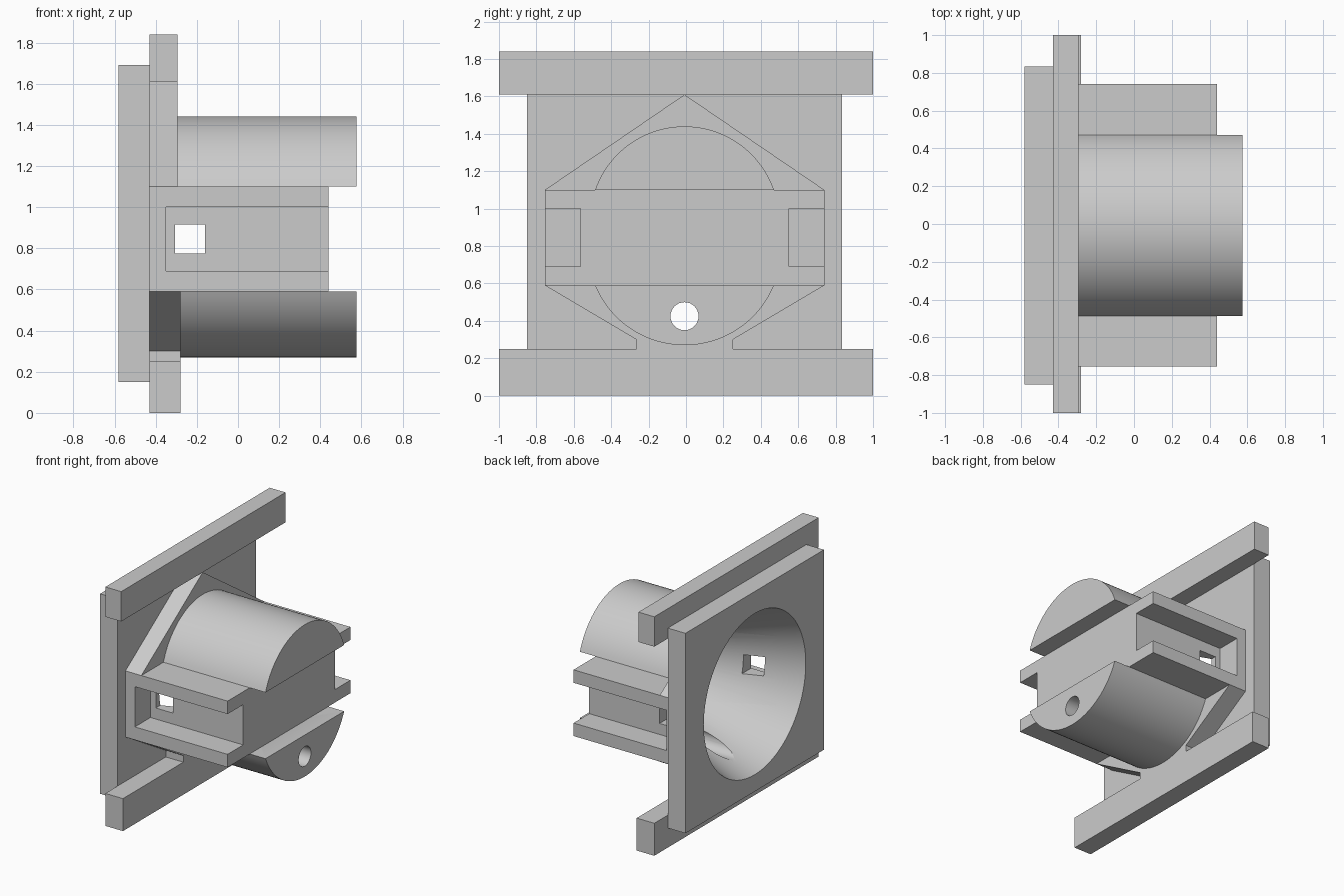
import bpy, bmesh, math

cube = bpy.data.objects.get("Cube")
if cube:
    bpy.data.objects.remove(cube, do_unlink=True)

grey = bpy.data.materials.new("light_grey")
grey.use_nodes = True
grey.diffuse_color = (0.6, 0.6, 0.6, 1)
grey.node_tree.nodes["Principled BSDF"].inputs["Base Color"].default_value = (0.6, 0.6, 0.6, 1)

MID = -0.008  # shared centre line in y


def prism(name, outline, x0, x1):
    """Extrude a (y, z) outline along x."""
    bm = bmesh.new()
    face = bm.faces.new([bm.verts.new((x0, y, z)) for y, z in outline])
    ext = bmesh.ops.extrude_face_region(bm, geom=[face])["geom"]
    bmesh.ops.translate(bm, vec=(x1 - x0, 0, 0),
                        verts=[v for v in ext if isinstance(v, bmesh.types.BMVert)])
    bmesh.ops.recalc_face_normals(bm, faces=bm.faces)
    mesh = bpy.data.meshes.new(name)
    bm.to_mesh(mesh)
    bm.free()
    ob = bpy.data.objects.new(name, mesh)
    bpy.context.collection.objects.link(ob)
    mesh.materials.append(grey)
    return ob


def box(name, x, y, z):
    return prism(name, [(y[0], z[0]), (y[1], z[0]), (y[1], z[1]), (y[0], z[1])], *x)


def cone(name, r0, r1, x0, x1, y, z, sides):
    bpy.ops.mesh.primitive_cone_add(vertices=sides, radius1=r0, radius2=r1, depth=x1 - x0,
                                    location=((x0 + x1) / 2, y, z), rotation=(0, math.pi / 2, 0))
    ob = bpy.context.object
    ob.name = name
    ob.data.materials.append(grey)
    return ob


def cap(name, flat_z, rise, x0, x1):
    """Circular segment with its flat side at flat_z; rise may point down."""
    half = 0.478
    r = (half ** 2 + rise ** 2) / (2 * abs(rise))
    sign = math.copysign(1, rise)
    centre = flat_z + rise - sign * r
    a = math.asin(half / r)
    steps = 40
    angles = [-a + 2 * a * i / steps for i in range(steps + 1)]
    return prism(name, [(MID + r * math.sin(t), centre + sign * r * math.cos(t))
                        for t in angles], x0, x1)


def cut(ob, cutters):
    bpy.ops.object.select_all(action="DESELECT")
    bpy.context.view_layer.objects.active = ob
    ob.select_set(True)
    for c in cutters:
        mod = ob.modifiers.new("cut", "BOOLEAN")
        mod.operation, mod.solver, mod.object = "DIFFERENCE", "EXACT", c
        bpy.ops.object.modifier_apply(modifier=mod.name)
    bpy.ops.object.shade_smooth_by_angle(angle=math.radians(25))


# Mounting plate and its two rails
plate = box("back_plate", (-0.58, -0.43), (-0.85, 0.835), (0.15, 1.69))
box("top_rail", (-0.43, -0.295), (-1, 1), (1.61, 1.84))
box("bottom_rail", (-0.43, -0.28), (-1, 1), (0, 0.25))

# Gusset above and below the central block
upper_gusset = prism("upper_gusset", [(-0.755, 1.1), (0.74, 1.1), (MID, 1.61)], -0.43, -0.295)
lower_gusset = prism("lower_gusset", [(-0.755, 0.59), (-0.265, 0.3), (-0.265, 0.25),
                                      (0.25, 0.25), (0.25, 0.3), (0.74, 0.59)], -0.43, -0.28)

# Central block and rounded housings
block = box("central_block", (-0.43, 0.44), (-0.755, 0.74), (0.59, 1.1))
upper = cap("upper_housing", 1.1, 0.34, -0.295, 0.575)
lower = cap("lower_housing", 0.59, -0.32, -0.28, 0.575)

# Cutters: funnel, drain hole, side channels and cross slot
funnel = cone("funnel_cutter", 0.628, 0.28, -0.60, 0.32, MID, 0.9, 96)
drain = cone("drain_cutter", 0.075, 0.075, -0.7, 0.7, MID, 0.425, 32)
channels = [box("channel_cutter", (-0.35, 0.6), y, (0.69, 1.0))
            for y in ((-0.9, -0.565), (0.55, 0.9))]
slot = box("slot_cutter", (-0.305, -0.16), (-0.9, 0.9), (0.775, 0.915))

cut(plate, [funnel])
cut(upper_gusset, [funnel])
cut(lower_gusset, [funnel, drain])
cut(block, channels + [funnel, slot])
cut(upper, [funnel])
cut(lower, [funnel, drain])

for c in [funnel, drain, slot] + channels:
    bpy.data.objects.remove(c, do_unlink=True)
